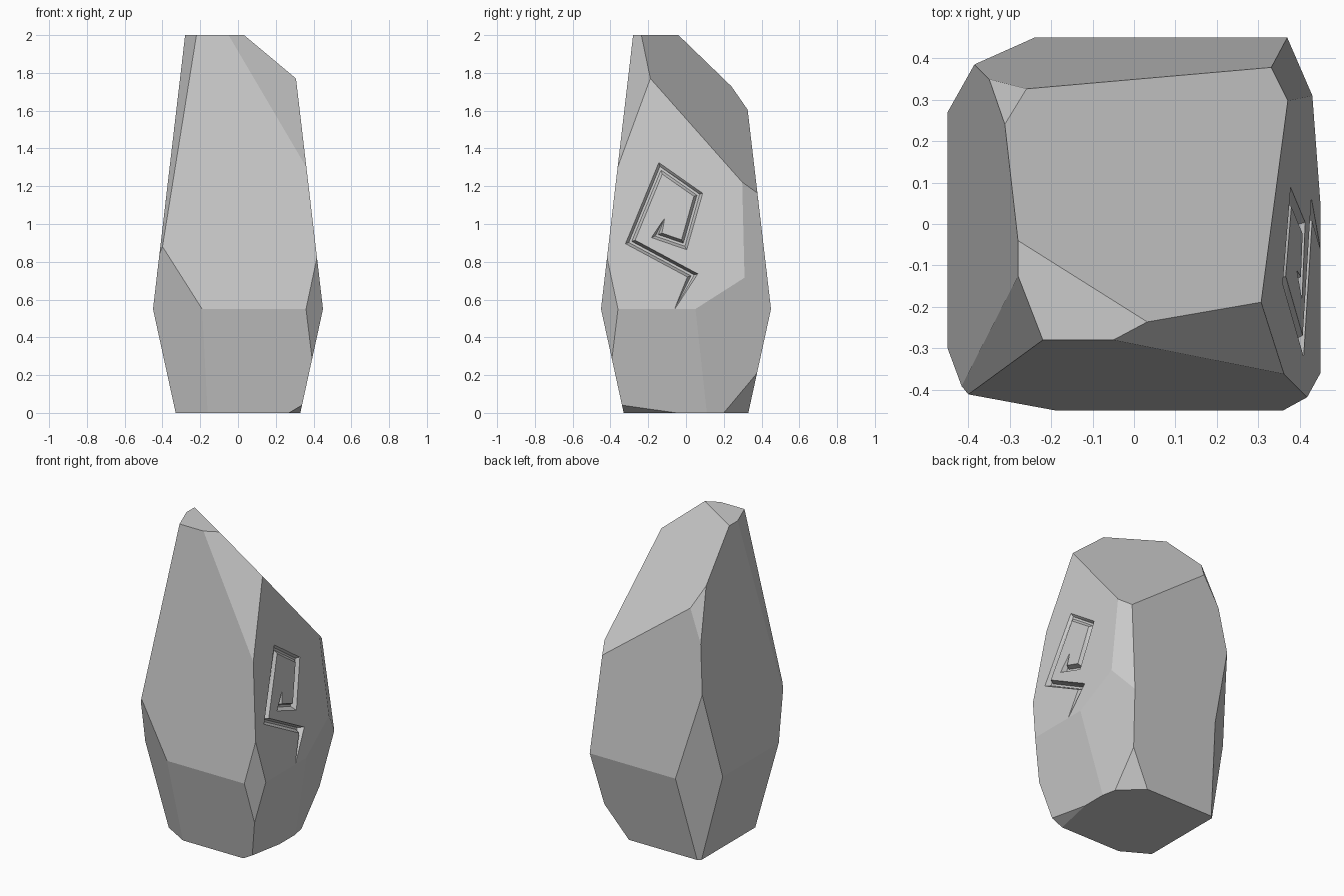
import bpy, bmesh
from mathutils import Vector

if "Cube" in bpy.data.objects:
    bpy.data.objects.remove(bpy.data.objects["Cube"])

CENTRE = Vector((0, 0, 0.9))


def make_object(name, bm):
    bmesh.ops.recalc_face_normals(bm, faces=bm.faces)
    mesh = bpy.data.meshes.new(name)
    bm.to_mesh(mesh)
    bm.free()
    obj = bpy.data.objects.new(name, mesh)
    bpy.context.collection.objects.link(obj)
    return obj


def loft(bm, rings):
    """Closed solid through a list of equal-length point rings."""
    vs = [[bm.verts.new(p) for p in ring] for ring in rings]
    n = len(vs[0])
    for a, b in zip(vs, vs[1:]):
        for i in range(n):
            j = (i + 1) % n
            bm.faces.new((a[i], a[j], b[j], b[i]))
    bm.faces.new(vs[0][::-1])
    bm.faces.new(vs[-1])


def chip(bm, a, b, c):
    """Slice off everything beyond the plane through three points."""
    a, b, c = Vector(a), Vector(b), Vector(c)
    no = (b - a).cross(c - a).normalized()
    if no.dot(CENTRE - a) > 0:
        no = -no
    bmesh.ops.bisect_plane(bm, geom=bm.verts[:] + bm.edges[:] + bm.faces[:], dist=1e-5,
                           plane_co=a, plane_no=no, clear_outer=True)
    bmesh.ops.holes_fill(bm, edges=[e for e in bm.edges if e.is_boundary], sides=0)


# standing stone: double tapered block
bm = bmesh.new()
loft(bm, [[(sx * r, sy * r, z) for sx, sy in ((-1, -1), (1, -1), (1, 1), (-1, 1))]
          for r, z in ((0.33, 0), (0.45, 0.55), (0.28, 2))])

# chipped facets
chip(bm, (-0.28, -0.04, 2), (0.03, -0.235, 2), (0.37, 0.30, 1.22))            # sloping top
chip(bm, (-0.31, 0.235, 1.745), (-0.26, 0.328, 1.6), (-0.35, 0.352, 1.4))     # back left, high
chip(bm, (-0.385, 0.385, 1.1), (-0.45, 0.27, 0.55), (-0.24, 0.45, 0.55))      # back left, low
chip(bm, (0.37, 0.30, 1.22), (0.33, 0.377, 1.18), (0.37, 0.45, 0.55))         # back right, high
chip(bm, (0.45, 0.05, 0.55), (0.33, 0.11, 0), (0.37, 0.45, 0.55))             # back right, low
chip(bm, (0.312, 0.2, 0), (0.318, 0.376, 0.21), (0.175, 0.33, 0))             # back right, foot
chip(bm, (-0.22, -0.28, 2), (-0.28, -0.125, 2), (-0.40, -0.411, 0.88))        # front left, high
chip(bm, (-0.19, -0.45, 0.55), (-0.45, -0.30, 0.55), (-0.40, -0.411, 0.88))   # front left, low
chip(bm, (-0.05, -0.28, 2), (0.305, -0.19, 1.77), (0.362, -0.362, 1.3))       # front right, high
chip(bm, (0.36, -0.45, 0.55), (0.45, -0.36, 0.55), (0.418, -0.418, 0.82))     # front right, low
chip(bm, (0.27, -0.33, 0), (0.338, -0.338, 0.04), (0.33, -0.05, 0))           # front right, foot
stone = make_object("standing_stone", bm)

# angular spiral groove carved in the right face (path in y, z)
path = [Vector(p) for p in ((-0.06, 0.55), (0.035, 0.728), (-0.295, 0.905), (-0.135, 1.295),
                            (0.065, 1.155), (-0.01, 0.89), (-0.155, 0.94), (-0.114, 1.03))]
rings = []
for i, p in enumerate(path):
    d0 = (p - path[i - 1]).normalized() if i else None
    d1 = (path[i + 1] - p).normalized() if i < len(path) - 1 else None
    d0, d1 = d0 or d1, d1 or d0
    n0, n1 = Vector((-d0.y, d0.x)), Vector((-d1.y, d1.x))
    mitre = (n0 + n1) / (1 + n0.dot(n1))
    tip = i in (0, len(path) - 1)
    half = 0.001 if tip else 0.021
    depth = 0.004 if tip else 0.04 - 0.025 * max(0, p.y - 0.73) / 0.57

    def at(w, off):
        q = p + mitre * w
        return (0.45 - 0.1172 * (q.y - 0.55) + off, q.x, q.y)
    rings.append([at(half, 0.02), at(-half, 0.02), at(-half, 0.0015),
                  at(-half * 0.3, -depth), at(half * 0.3, -depth), at(half, 0.0015)])
bm = bmesh.new()
loft(bm, rings)
bmesh.ops.triangulate(bm, faces=bm.faces[:])
cutter = make_object("groove_cutter", bm)
cutter.hide_render = True

mod = stone.modifiers.new("groove", 'BOOLEAN')
mod.operation = 'DIFFERENCE'
mod.solver = 'EXACT'
mod.object = cutter
bpy.context.view_layer.objects.active = stone
bpy.ops.object.modifier_apply(modifier=mod.name)
bpy.data.objects.remove(cutter)
